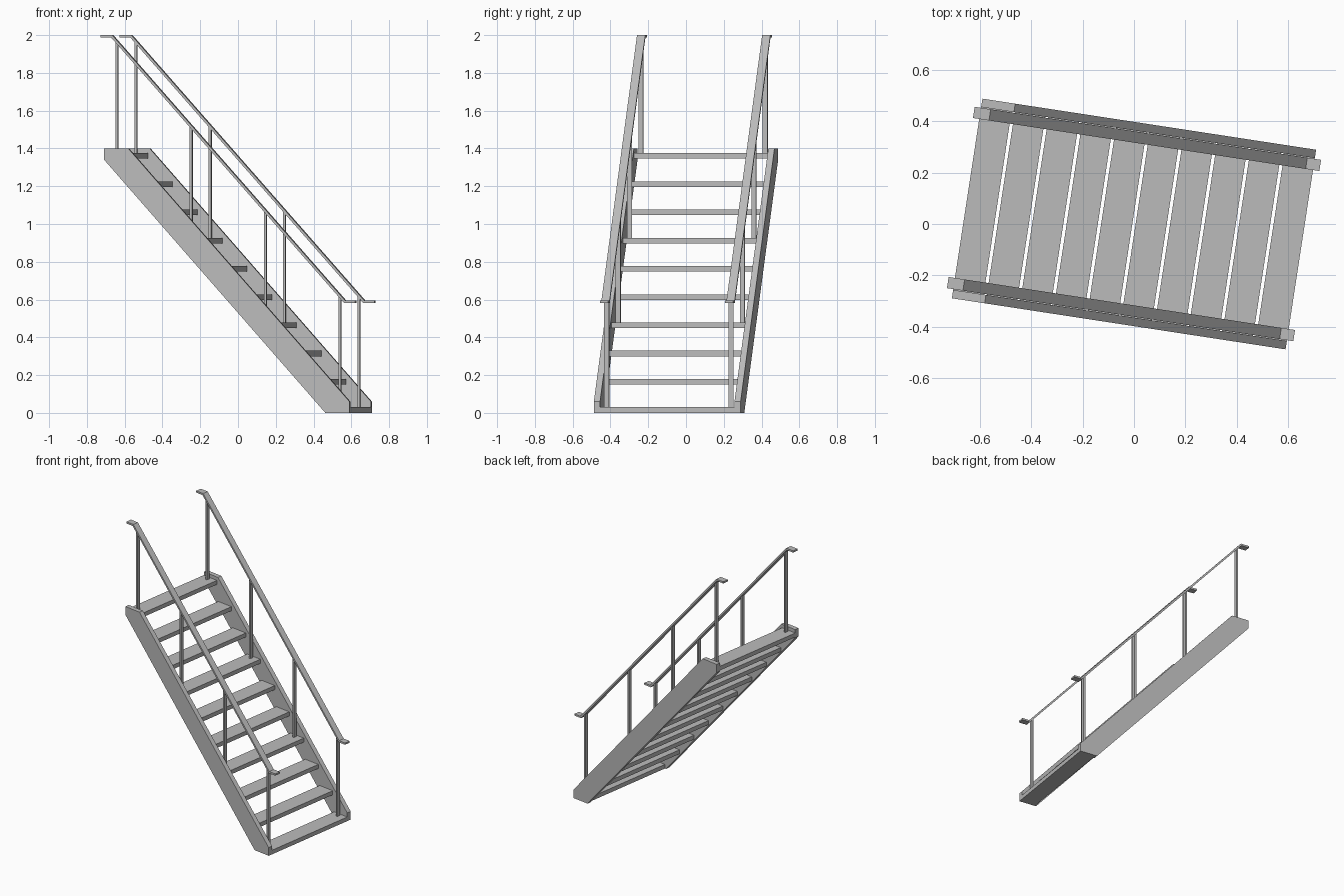
import bpy, bmesh, math
from mathutils import Matrix

cube = bpy.data.objects.get("Cube")
if cube:
    bpy.data.objects.remove(cube, do_unlink=True)

# One painted-steel grey for everything
grey = bpy.data.materials.new("grey steel")
grey.use_nodes = True
grey.diffuse_color = (0.5, 0.5, 0.5, 1)
grey.node_tree.nodes["Principled BSDF"].inputs["Base Color"].default_value = (0.5, 0.5, 0.5, 1)

TURN = Matrix.Rotation(math.radians(-8.7), 4, 'Z')
STEPS, RISE, GOING, DEPTH, THICK = 10, 0.1495, 0.1327, 0.12, 0.03
HALF = 0.657      # half length of the flight
INNER, OUTER = 0.36, 0.393


def prism(name, profile, y0, y1):
    """Extrude an (x, z) profile from y0 to y1 and turn it with the flight."""
    bm = bmesh.new()
    face = bm.faces.new([bm.verts.new((x, y0, z)) for x, z in profile])
    ext = bmesh.ops.extrude_face_region(bm, geom=[face])
    verts = [g for g in ext["geom"] if isinstance(g, bmesh.types.BMVert)]
    bmesh.ops.translate(bm, verts=verts, vec=(0, y1 - y0, 0))
    bmesh.ops.recalc_face_normals(bm, faces=bm.faces)
    bm.transform(TURN)
    mesh = bpy.data.meshes.new(name)
    bm.to_mesh(mesh)
    bm.free()
    mesh.materials.append(grey)
    obj = bpy.data.objects.new(name, mesh)
    bpy.context.collection.objects.link(obj)
    return obj


def box(name, x0, x1, y0, y1, z0, z1):
    return prism(name, [(x0, z0), (x1, z0), (x1, z1), (x0, z1)], y0, y1)


# Treads
for i in range(STEPS):
    nose = HALF - GOING * i
    box(f"tread_{i + 1}", nose - DEPTH, nose, -INNER, INNER, RISE * i, RISE * i + THICK)

# Side profiles
stringer = [(-HALF, 1.4), (-HALF, 1.34), (0.528, 0), (HALF, 0), (HALF, 0.06), (-0.528, 1.4)]

RAIL_TOP, RAIL_LOW, BEND_TOP, BEND_LOW, END, T = 2.0, 0.595, -0.619, 0.628, 0.682, 0.013
slope = (RAIL_TOP - RAIL_LOW) / (BEND_LOW - BEND_TOP)
shift = T * math.tan(math.atan(slope) / 2)   # mitre offset at the bends
rail = [(-END, RAIL_TOP), (BEND_TOP, RAIL_TOP), (BEND_LOW, RAIL_LOW), (END, RAIL_LOW),
        (END, RAIL_LOW - T), (BEND_LOW - shift, RAIL_LOW - T),
        (BEND_TOP - shift, RAIL_TOP - T), (-END, RAIL_TOP - T)]

for side, s in (("left", 1), ("right", -1)):
    prism(f"stringer_{side}", stringer, s * INNER, s * OUTER)
    prism(f"handrail_{side}", rail, s * 0.313, s * 0.357)
    # Posts stand on every third tread and end inside the rail
    for n, i in enumerate(range(0, STEPS, 3)):
        x = HALF - GOING * i - DEPTH / 2
        top = RAIL_LOW + (BEND_LOW - x) * slope - 0.012
        box(f"post_{side}_{n + 1}", x - 0.0065, x + 0.0065, s * 0.32, s * 0.346,
            RISE * i + THICK, top)
